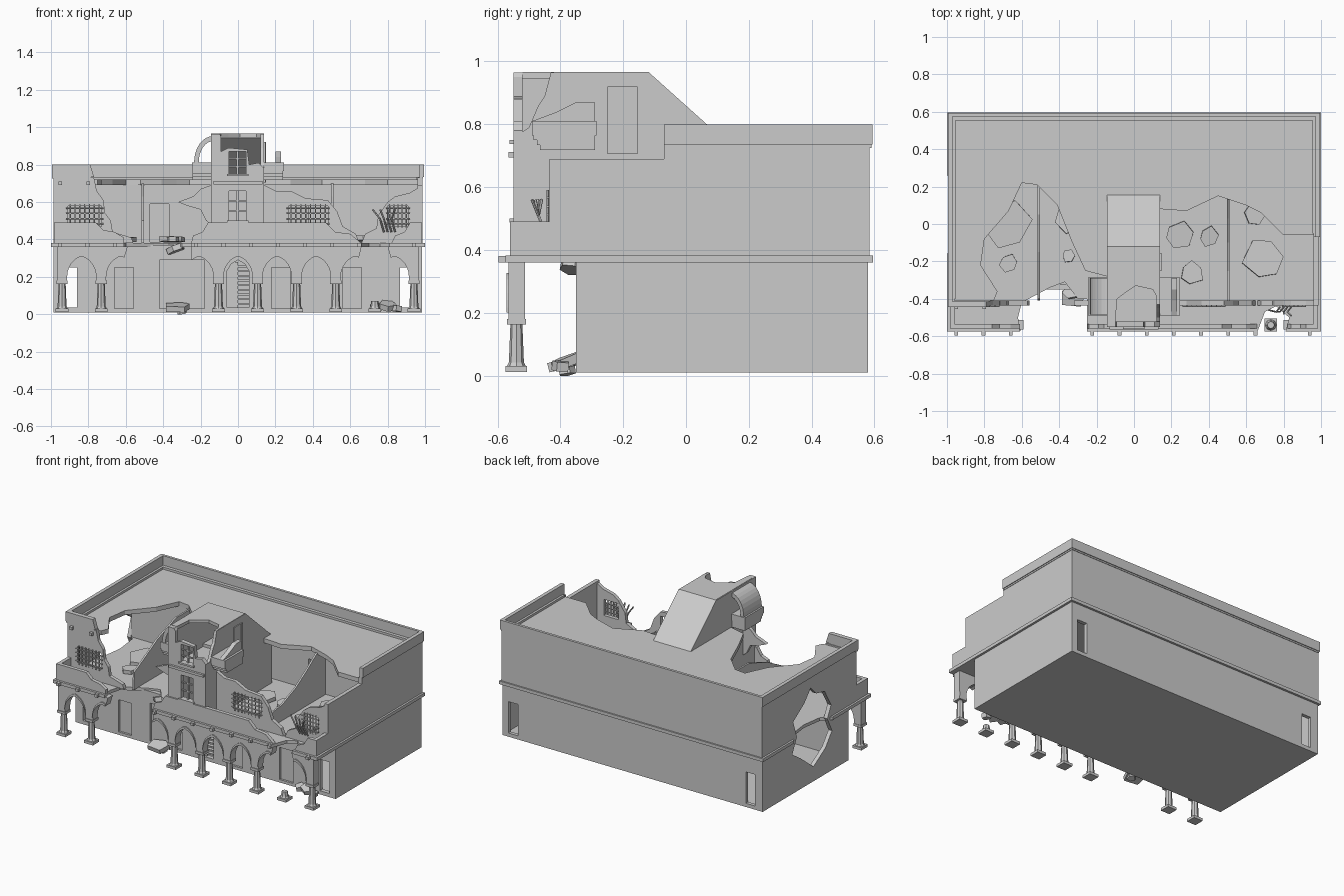
import bpy, bmesh, math, random
from mathutils import Vector, Matrix
random.seed(4)

def prism(name, pts, axis, a, b):
    """Extrude a 2D outline along an axis: x->(y,z), y->(x,z), z->(x,y)."""
    put = {'x': lambda p, t: (t, p[0], p[1]), 'y': lambda p, t: (p[0], t, p[1]),
           'z': lambda p, t: (p[0], p[1], t)}[axis]
    bm = bmesh.new()
    lo = [bm.verts.new(put(p, a)) for p in pts]
    hi = [bm.verts.new(put(p, b)) for p in pts]
    bm.faces.new(lo)
    bm.faces.new(hi[::-1])
    n = len(pts)
    for i in range(n):
        bm.faces.new((lo[i], hi[i], hi[(i + 1) % n], lo[(i + 1) % n]))
    bmesh.ops.recalc_face_normals(bm, faces=bm.faces)
    me = bpy.data.meshes.new(name)
    bm.to_mesh(me)
    bm.free()
    ob = bpy.data.objects.new(name, me)
    bpy.context.collection.objects.link(ob)
    return ob

def box(name, x0, x1, y0, y1, z0, z1):
    return prism(name, [(x0, y0), (x1, y0), (x1, y1), (x0, y1)], 'z', z0, z1)

def cut(ob, cutter):
    m = ob.modifiers.new('cut', 'BOOLEAN')
    m.operation, m.solver, m.object = 'DIFFERENCE', 'EXACT', cutter
    bpy.context.view_layer.objects.active = ob
    bpy.ops.object.modifier_apply(modifier=m.name)
    bpy.data.objects.remove(cutter)

def rod(name, p, q, r, r2=None, n=6):
    p, q = Vector(p), Vector(q)
    bm = bmesh.new()
    mat = Matrix.Translation((p + q) / 2) @ (q - p).to_track_quat('Z', 'Y').to_matrix().to_4x4()
    bmesh.ops.create_cone(bm, cap_ends=True, segments=n, radius1=r, radius2=r2 or r,
                          depth=(q - p).length, matrix=mat)
    me = bpy.data.meshes.new(name)
    bm.to_mesh(me)
    bm.free()
    ob = bpy.data.objects.new(name, me)
    bpy.context.collection.objects.link(ob)
    return ob

def slab(name, x, y, z, r, t=.025, tilt=.1, n=6):
    pts = [(r * random.uniform(.75, 1.1) * math.cos(i * math.tau / n),
            r * random.uniform(.75, 1.1) * math.sin(i * math.tau / n)) for i in range(n)]
    ob = prism(name, pts, 'z', -t / 2, t / 2)
    ob.location = (x, y, z)
    ob.rotation_euler = (random.uniform(-tilt, tilt), random.uniform(-tilt, tilt), random.random())

# Ground storey shell with doors
box('ground_floor', -.985, .985, -.35, .58, .01, .03)
front = box('ground_front_wall', -.985, .985, -.35, -.32, .01, .37)
back = box('ground_back_wall', -.985, .985, .555, .58, .01, .37)
for x0, x1 in ((-.93, -.86), (.865, .94)):
    cut(front, box('c', x0, x1, -.4, -.2, .035, .25))
    cut(back, box('c', x0, x1, .5, .7, .035, .25))
for x0, x1, h in ((-.66, -.56, .25), (-.42, -.18, .29), (.18, .28, .25), (.56, .66, .25)):
    cut(front, box('c', x0, x1, -.4, -.336, .03, h))
cut(front, prism('c', [(-.06, .035), (.06, .035), (.06, .23), (.035, .27), (0, .29), (-.035, .27), (-.06, .23)],
                 'y', -.4, -.2))
box('door_leaf', -.06, 0, -.335, -.325, .03, .28)
for i in range(9):
    box('door_slat', 0, .06, -.34, -.33, .05 + i * .025, .06 + i * .025)
box('ground_right_wall', .96, .985, -.35, .58, .01, .37)

# Left side wall, both storeys, with shell hole
left = prism('left_wall', [(-.35, .01), (.58, .01), (.58, .73), (-.435, .73), (-.435, .37), (-.35, .37)],
             'x', -.987, -.96)
cut(left, prism('c', [(.03, .11), (.17, .22), (.26, .28), (.21, .38), (.25, .5), (.13, .58), (.06, .66),
                      (0, .6), (-.09, .58), (-.16, .46), (-.12, .38), (-.17, .28), (-.1, .19)], 'x', -1.1, -.9))

# Upper floor slab with balcony, doubling as the string course
prism('upper_floor', [(-1, .595), (-1, .26), (-.94, .2), (-.92, .04), (-.94, -.1), (-1, -.16), (-1, -.575),
                      (-.61, -.575), (-.62, -.5), (-.6, -.42), (-.45, -.34), (-.37, -.31), (-.3, -.4),
                      (-.25, -.4), (-.25, -.575), (.66, -.575), (.7, -.47), (.76, -.44), (.83, -.5),
                      (.81, -.575), (1, -.575), (1, .595)], 'z', .36, .382)
slab('hanging_floor_piece', -.33, -.36, .35, .05, .03, .4)
for k in range(14):
    x = -.95 + k * .1454
    if not (-.62 < x < -.26 or .68 < x < .82):
        box('beam_end', x - .01, x + .01, -.597, -.57, .36, .38)

# Upper storey walls
box('upper_back_wall', -.987, .987, .56, .585, .38, .73)
prism('upper_right_wall', [(-.435, .37), (-.435, .69), (-.07, .69), (-.07, .73), (.585, .73), (.585, .37)],
      'x', .96, .987)
Y0, Y1 = -.435, -.41
wl = prism('front_wall_left', [(-.985, .38), (-.985, .73), (-.77, .73), (-.755, .66), (-.72, .61), (-.71, .54),
           (-.68, .5), (-.67, .44), (-.57, .41), (-.56, .38)], 'y', Y0, Y1)
wm = prism('front_wall_middle', [(.14, .38), (.14, .69), (.2, .66), (.28, .66), (.36, .62), (.48, .61), (.53, .55),
           (.56, .47), (.63, .43), (.65, .38)], 'y', Y0, Y1)
wr = prism('front_wall_right', [(.66, .38), (.68, .43), (.74, .46), (.75, .53), (.8, .6), (.84, .63),
           (.92, .65), (.985, .69), (.985, .38)], 'y', Y0, Y1)
prism('front_wall_stub', [(-.145, .69), (-.2, .67), (-.24, .63), (-.32, .6), (-.27, .58), (-.2, .56),
      (-.17, .5), (-.145, .48)], 'y', Y0, Y1)

def grille(wall, x0, x1, z0, z1, n, bent=False):
    cut(wall, box('c', x0, x1, -.5, -.3, z0, z1))
    for i in range(n):
        x = x0 + (i + .5) * (x1 - x0) / n
        rod('grille_bar', (x, -.44, z0 - .01), (x, -.44, z1 + .01), .004)
    for i in range(4):
        z = z0 + (i + .5) * (z1 - z0) / 4
        rod('grille_cross_bar', (x0 - .01, -.44, z), (x1 + .01, -.44, z), .004)
grille(wl, -.91, -.73, .47, .58, 7)
grille(wm, .27, .48, .47, .58, 8)
grille(wr, .8, .91, .47, .58, 5)
for i in range(4):
    x = .78 + i * .02
    rod('bent_bar', (x, -.445, .44), (x - .02, -.47, .51), .005)
    rod('bent_bar_tip', (x - .02, -.47, .51), (x - .06 + .02 * i, -.46 - .01 * i, .56), .005)
for x in (-.95, -.8):
    box('wall_beam_end', x - .01, x + .01, -.455, -.43, .69, .71)

# Balcony breast wall
for pts in ([(-.985, .38), (-.985, .49), (-.76, .49), (-.72, .45), (-.66, .44), (-.61, .41), (-.61, .38)],
            [(-.25, .38), (-.24, .42), (-.19, .44), (-.16, .49), (.47, .49), (.52, .44), (.6, .43), (.66, .38)],
            [(.82, .38), (.84, .42), (.89, .44), (.92, .49), (.985, .49), (.985, .38)]):
    prism('balcony_breast_wall', pts, 'y', -.56, -.535)
for s in (-1, 1):
    box('balcony_end_wall', *sorted((s * .985, s * .96)), -.55, -.42, .38, .49)

# Interior walls
inner = box('inner_wall', -.96, .96, .22, .24, .38, .7)
for x in (-.42, .43):
    cut(inner, box('c', x - .05, x + .05, .1, .3, .385, .59))
prism('left_partition', [(-.41, .38), (-.4, .5), (-.3, .55), (-.15, .63), (.05, .7), (.22, .7), (.22, .38)],
      'x', -.515, -.503)
prism('right_partition', [(-.42, .38), (-.41, .47), (-.25, .49), (-.1, .55), (.03, .63), (.13, .7), (.22, .7),
                          (.22, .38)], 'x', .498, .51)

# Roof with shell damage and parapet
prism('roof', [(-.975, .575), (-.975, -.41), (-.75, -.41), (-.73, -.36), (-.82, -.22), (-.8, -.08), (-.67, .07),
               (-.6, .22), (-.52, .21), (-.41, .1), (-.33, -.1), (-.26, -.25), (-.145, -.28), (-.145, -.2),
               (.14, -.2), (.14, .08), (.28, .07), (.45, .15), (.6, .1), (.68, .06), (.8, -.06), (.975, -.06),
               (.975, .575)], 'z', .69, .72)
for n, o, z0, z1 in (('parapet', 0, .735, .8), ('parapet_trim', -.005, .725, .735)):
    box(n + '_back', -.995 - o, .995 + o, .575, .593 + o, z0, z1)
    box(n + '_left', -.995 - o, -.97, -.44, .59, z0, z1)
    box(n + '_right', .97, .995 + o, -.07, .59, z0, z1)
    prism(n + '_front', [(-.995, z0), (-.77, z0), (-.79, z1), (-.995, z1)], 'y', -.445 - o, -.415)
box('roof_curb_back', -.97, .97, .553, .575, .72, .735)
for s in (-1, 1):
    box('roof_curb_side', *sorted((s * .972, s * .955)), -.05 if s > 0 else -.4, .56, .72, .735)

# Central tower
tf = prism('tower_front', [(-.145, .38), (.14, .38), (.14, .78), (.11, .81), (.06, .8), (.05, .88), (-.05, .89),
           (-.09, .87), (-.09, .95), (-.1, .965), (-.145, .965)], 'y', -.55, -.52)
for z0, z1 in ((.5, .66), (.75, .87)):
    cut(tf, box('c', -.047, .043, -.6, -.5, z0, z1))
    box('window_mullion', -.007, .003, -.54, -.53, z0, z1)
    for f in (.33, .67):
        z = z0 + f * (z1 - z0)
        box('window_cross_bar', -.047, .043, -.54, -.53, z - .004, z + .004)
    box('window_sill', -.06, .056, -.562, -.52, z0 - .012, z0)
box('tower_cornice', -.13, .13, -.565, -.55, .695, .712)
prism('tower_left_side', [(-.545, .38), (-.545, .965), (-.12, .965), (.17, .705), (.17, .38)], 'x', -.145, -.125)
prism('tower_right_side', [(-.545, .38), (-.545, .76), (-.5, .79), (-.47, .86), (-.45, .89), (-.43, .965),
      (-.12, .965), (.17, .705), (.17, .38)], 'x', .12, .14)
box('tower_floor', -.13, .13, -.53, .15, .68, .7)
prism('tower_roof', [(-.14, -.12), (-.14, -.52), (-.1, -.52), (-.09, -.4), (-.05, -.37), (.01, -.33), (.1, -.35),
                     (.138, -.42), (.138, -.12)], 'z', .945, .967)
prism('tower_sloping_roof', [(-.12, .967), (.17, .707), (.17, .68), (-.12, .94)], 'x', -.145, .14)
box('tower_side_panel', .14, .146, -.25, -.155, .705, .92)
box('tower_side_panel_strip', .146, .15, -.175, -.17, .705, .92)

# Tower shoulders: curved on the left, broken on the right
for x0, x1 in ((-.247, -.14), (.135, .245)):
    box('shoulder_block', x0, x1, -.49, -.285, .765, .81)
    for i in range(3):
        box('shoulder_step', x0 + .004, x1 - .004, -.485 + .01 * i, -.29, .75 - i * .016, .766 - i * .016)
arc = [i * math.pi / 16 for i in range(9)]
sh = prism('curved_shoulder', [(-.135 - .1 * math.cos(t), .81 + .142 * math.sin(t)) for t in arc] +
           [(-.135 - .075 * math.cos(t), .81 + .115 * math.sin(t)) for t in arc[::-1]], 'y', -.485, -.29)
prism('broken_shoulder', [(-.49, .81), (-.41, .84), (-.35, .87), (-.29, .87), (-.29, .81)], 'x', .2, .23)

# Arcade with pointed arches
PITCH, PIER = .209, .027
cols = [-.9405 + k * PITCH for k in range(10)]
us = [1, .97, .88, .72, .5, .25, 0]
def arch(c):
    half, k = PITCH / 2, 1 / math.sqrt(1 - (.3 / 1.3) ** 2)
    up = [(c + half - u * (half - PIER), .2 + .11 * k * math.sqrt(max(0, 1 - ((u + .3) / 1.3) ** 2))) for u in us]
    return up + [(2 * (c + half) - x, z) for x, z in up[-2::-1]]
for x0, x1 in ((-.968, -.59), (-.25, .66), (.8, .968)):
    low = []
    for c in [cols[0] - PITCH] + cols:
        a = [p for p in arch(c) if x0 < p[0] < x1]
        low += [p for p in [(c - PIER, .175), (c + PIER, .175)] if x0 - .001 < p[0] < x1 + .001] + a
        if len(a) > 2:
            prism('arch_moulding', a + [(x, z + .016) for x, z in a[::-1]], 'y', -.572, -.562)
    prism('arcade_wall', [(x0, .362)] + low + [(x1, .362)], 'y', -.565, -.512)
for k, c in enumerate(cols):
    if k in (2, 3):
        continue
    y, top = -.54, .07 if k == 8 else .165
    box('column_base', c - .034, c + .034, y - .034, y + .034, .012, .03)
    rod('column_foot', (c, y, .03), (c, y, .042), .03, .024, 8)
    rod('column_shaft', (c, y, .04), (c, y, top), .024, .019, 8)
    if k != 8:
        box('column_capital', c - .03, c + .03, y - .03, y + .03, .163, .18)

# Rubble
for x, y, r in ((-.68, 0, .13), (-.67, -.21, .05), (-.35, .03, .08), (-.35, -.17, .04), (.24, -.06, .08),
                (.4, -.07, .06), (.31, -.26, .07), (.7, -.19, .12), (.65, .05, .06)):
    slab('floor_rubble', x, y, .4, r)
ob = prism('fallen_slab', [(-.06, -.04), (.04, -.05), (.065, .02), (.02, .05), (-.06, .03)], 'z', -.015, .015)
ob.location, ob.rotation_euler = (-.325, -.39, .037), (.25, 0, 0)
for x, y, z, r in ((.8, -.38, .045, .05), (.85, -.4, .03, .03), (.74, -.38, .04, .035), (-.3, -.38, .018, .03)):
    slab('ground_rubble', x, y, z, r, .03, .3, 5)
